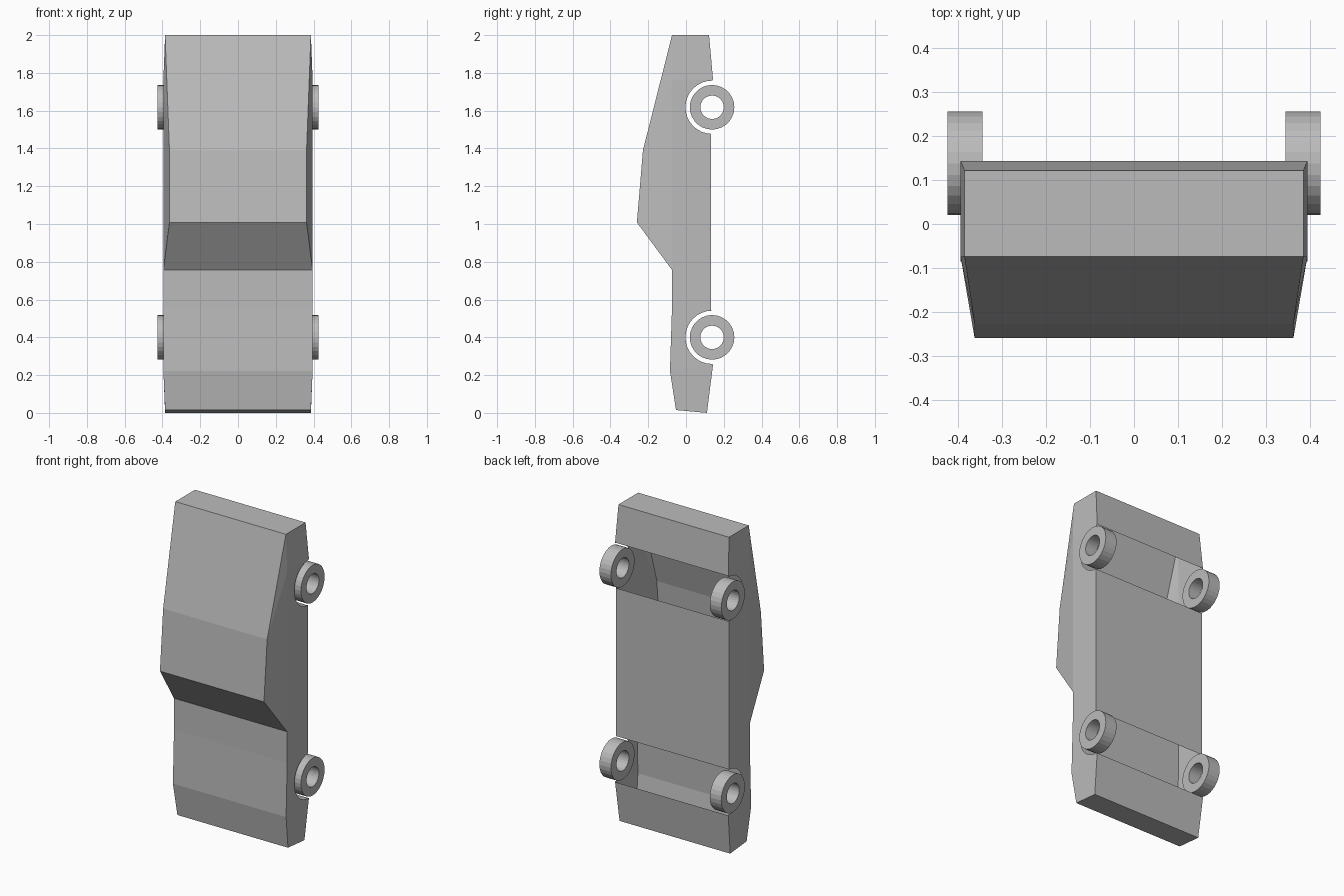
import bpy, bmesh, math

cube = bpy.data.objects.get("Cube")
if cube:
    bpy.data.objects.remove(cube, do_unlink=True)

grey = bpy.data.materials.new("plain_grey")
grey.use_nodes = True
GREY = (0.5, 0.5, 0.5, 1)
grey.diffuse_color = GREY
grey.node_tree.nodes["Principled BSDF"].inputs["Base Color"].default_value = GREY

SIDE, END, ROOF = 0.395, 0.386, 0.363   # half widths
AXLE_Y, AXLES = 0.138, (1.618, 0.40)
ARCH_R, TYRE_R, HOLE_R = 0.141, 0.118, 0.062


def finish(bm, name):
    bmesh.ops.recalc_face_normals(bm, faces=bm.faces)
    mesh = bpy.data.meshes.new(name)
    bm.to_mesh(mesh)
    bm.free()
    mesh.materials.append(grey)
    obj = bpy.data.objects.new(name, mesh)
    bpy.context.collection.objects.link(obj)
    return obj


def arch(z, steps=16):
    """Wheel opening, from its upper end to its lower end."""
    angles = [math.pi * (0.5 + i / steps) for i in range(steps + 1)]
    return [(SIDE, AXLE_Y + ARCH_R * math.cos(a), z + ARCH_R * math.sin(a)) for a in angles]


# Outline points of one flank, as (half width, y, z)
tail_top, tail_floor = (END, -0.074, 2), (END, 0.122, 2)
rear_belt, rear_sill = (SIDE, -0.074, 1.766), (SIDE, 0.143, 1.766)
mid_sill_top, mid_sill_low = (SIDE, 0.133, 1.475), (SIDE, 0.133, 0.541)
front_sill, nose_floor = (SIDE, 0.143, 0.255), (END, 0.111, 0)
nose_top, hood_front = (END, -0.053, 0.015), (SIDE, -0.085, 0.223)
hood_mid, cowl = (SIDE, -0.074, 0.56), (SIDE, -0.074, 0.757)
roof_front, roof_back = (ROOF, -0.26, 1.008), (ROOF, -0.228, 1.39)

# Open-bottomed body shell: flanks, then strips across the width
bm = bmesh.new()
cache = {}


def vert(p, s):
    key = (s, p)
    if key not in cache:
        cache[key] = bm.verts.new((s * p[0], p[1], p[2]))
    return cache[key]


flank = [
    [tail_top, tail_floor, rear_sill, rear_belt],
    [rear_belt, rear_sill, *arch(AXLES[0]), mid_sill_top, mid_sill_low,
     *arch(AXLES[1]), front_sill, hood_front, hood_mid, cowl],
    [hood_front, front_sill, nose_floor, nose_top],
    [rear_belt, cowl, roof_front, roof_back],
    [tail_top, rear_belt, roof_back],
]
for s in (-1, 1):
    for panel in flank:
        bm.faces.new([vert(p, s) for p in panel])

strips = [
    [rear_sill, tail_floor, tail_top, roof_back, roof_front, cowl, hood_mid,
     hood_front, nose_top, nose_floor, front_sill],
    [mid_sill_top, mid_sill_low],
]
for strip in strips:
    for a, b in zip(strip, strip[1:]):
        bm.faces.new([vert(a, -1), vert(b, -1), vert(b, 1), vert(a, 1)])
finish(bm, "body_shell")


# Hollow wheels
def wheel(name, s, z, sides=28):
    bm = bmesh.new()
    section = [(0.345, TYRE_R), (0.425, TYRE_R), (0.425, HOLE_R), (0.345, HOLE_R)]
    rings = []
    for i in range(sides):
        a = 2 * math.pi * i / sides
        rings.append([bm.verts.new((s * x, AXLE_Y + r * math.cos(a), z + r * math.sin(a)))
                      for x, r in section])
    for i in range(sides):
        a, b = rings[i], rings[(i + 1) % sides]
        for j in range(4):
            k = (j + 1) % 4
            bm.faces.new([a[j], a[k], b[k], b[j]])
    finish(bm, name)


for s, side in ((1, "left"), (-1, "right")):
    for z, end in zip(AXLES, ("rear", "front")):
        wheel(f"{end}_{side}_wheel", s, z)
